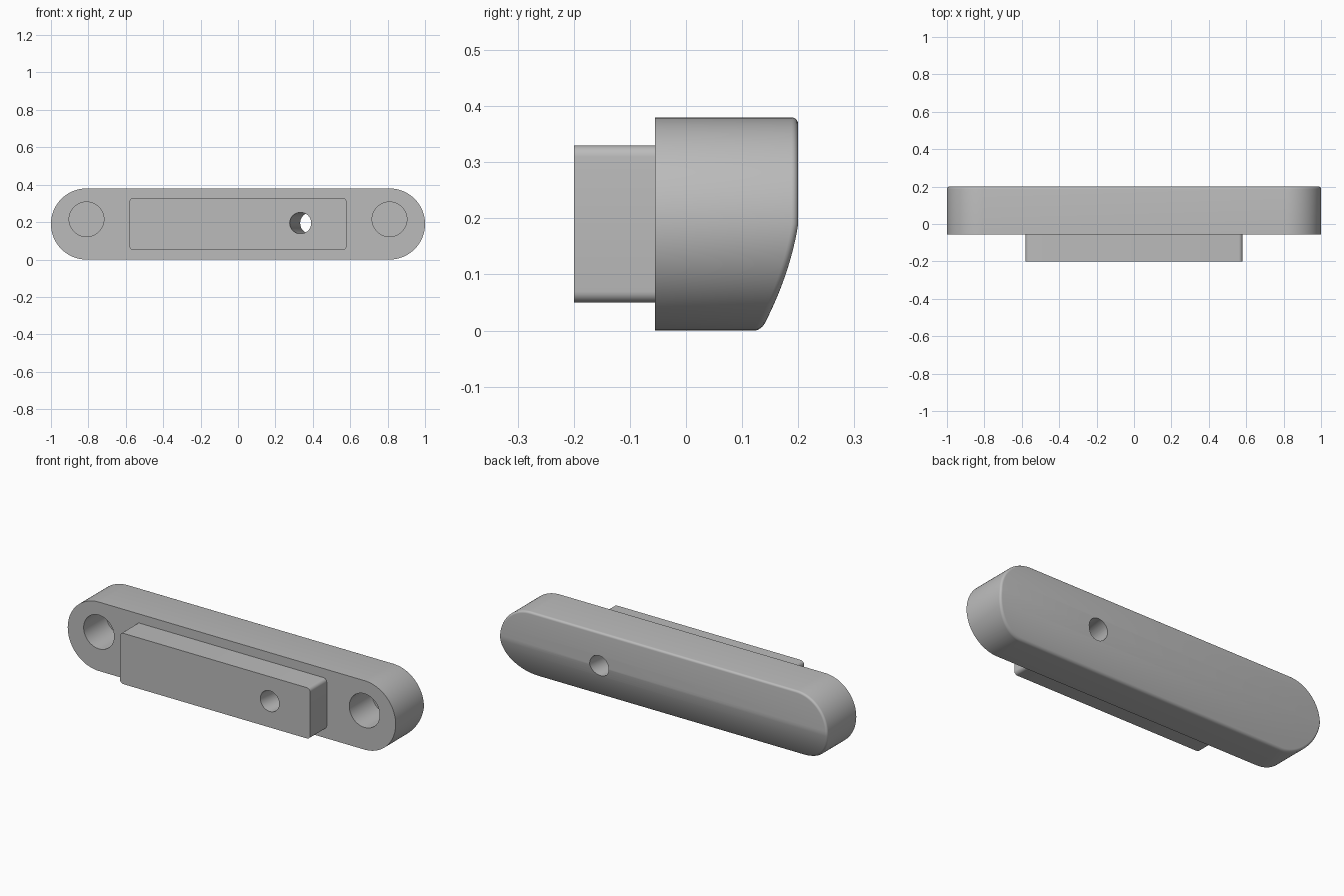
import bpy, bmesh, math
from mathutils import Vector

cube = bpy.data.objects.get("Cube")
if cube:
    bpy.data.objects.remove(cube, do_unlink=True)

grey = bpy.data.materials.new("light grey")
grey.use_nodes = True
grey.diffuse_color = (0.5, 0.5, 0.5, 1)
grey.node_tree.nodes["Principled BSDF"].inputs["Base Color"].default_value = (0.5, 0.5, 0.5, 1)

RADIUS, END_X, FRONT, BACK, FILLET, STEPS = 0.19, 0.81, -0.055, 0.2, 0.012, 40


def add_object(name, bm):
    bmesh.ops.recalc_face_normals(bm, faces=bm.faces)
    mesh = bpy.data.meshes.new(name)
    bm.to_mesh(mesh)
    bm.free()
    mesh.materials.append(grey)
    obj = bpy.data.objects.new(name, mesh)
    bpy.context.collection.objects.link(obj)
    return obj


def back_depth(z):
    """Flat upper half, curving forward towards the bottom."""
    u = max(0, RADIUS - z)
    return BACK - 0.16 * u - u * u


# Rounded bar: a stack of stadium outlines with a filleted, curved back
bm = bmesh.new()


def outline(inset, depth):
    rho = RADIUS - inset
    right, left = [], []
    for i in range(STEPS + 1):
        a = math.pi * (i / STEPS - 0.5)
        x, z = END_X + rho * math.cos(a), RADIUS + rho * math.sin(a)
        right.append(bm.verts.new((x, depth(z), z)))
        left.append(bm.verts.new((-x, depth(z), z)))
    return right + left[::-1]


rings = [outline(0, lambda z: FRONT)]
for k in range(6):
    t = math.pi / 2 * k / 5
    rings.append(outline(FILLET * (1 - math.cos(t)),
                         lambda z: back_depth(z) - FILLET * (1 - math.sin(t))))
count = len(rings[0])
for lower, upper in zip(rings, rings[1:]):
    for i in range(count):
        j = (i + 1) % count
        bm.faces.new((lower[i], lower[j], upper[j], upper[i]))
bm.faces.new(rings[0])
for i in range(STEPS):
    r = rings[-1]
    bm.faces.new((r[i], r[i + 1], r[count - 2 - i], r[count - 1 - i]))
bar = add_object("rounded_bar", bm)

# Raised front block with rounded corners
bm = bmesh.new()
bmesh.ops.create_cube(bm, size=1)
for v in bm.verts:
    v.co = Vector((v.co.x * 1.16, -0.115 + v.co.y * 0.17, 0.19 + v.co.z * 0.28))
edges = [e for e in bm.edges if abs(e.verts[0].co.y - e.verts[1].co.y) > 0.1]
bmesh.ops.bevel(bm, geom=edges, offset=0.02, segments=6, profile=0.5, affect='EDGES')
block = add_object("front_block", bm)


def cylinder(name, start, end, radius):
    """Cutter running between two points."""
    start, end = Vector(start), Vector(end)
    bm = bmesh.new()
    bmesh.ops.create_cone(bm, cap_ends=True, segments=48, radius1=radius,
                          radius2=radius, depth=(end - start).length)
    turn = (end - start).to_track_quat('Z', 'Y').to_matrix().to_4x4()
    turn.translation = (start + end) / 2
    bmesh.ops.transform(bm, matrix=turn, verts=bm.verts)
    return add_object(name, bm)


def combine(target, tool, operation):
    mod = target.modifiers.new(tool.name, 'BOOLEAN')
    mod.operation, mod.solver, mod.object = operation, 'EXACT', tool
    bpy.context.view_layer.objects.active = target
    bpy.ops.object.modifier_apply(modifier=mod.name)
    bpy.data.objects.remove(tool, do_unlink=True)


combine(bar, block, 'UNION')

# Blind screw holes at both ends, and a slanted hole right through
for side in (-1, 1):
    x = side * END_X
    combine(bar, cylinder("screw_hole", (x, -0.3, 0.215), (x, 0.14, 0.215), 0.093), 'DIFFERENCE')
combine(bar, cylinder("slanted_hole", (0.32, -0.3, 0.195), (0.404, 0.3, 0.195), 0.057), 'DIFFERENCE')

bpy.ops.object.select_all(action='DESELECT')
bar.select_set(True)
bpy.context.view_layer.objects.active = bar
bpy.ops.object.shade_smooth_by_angle(angle=math.radians(30))
